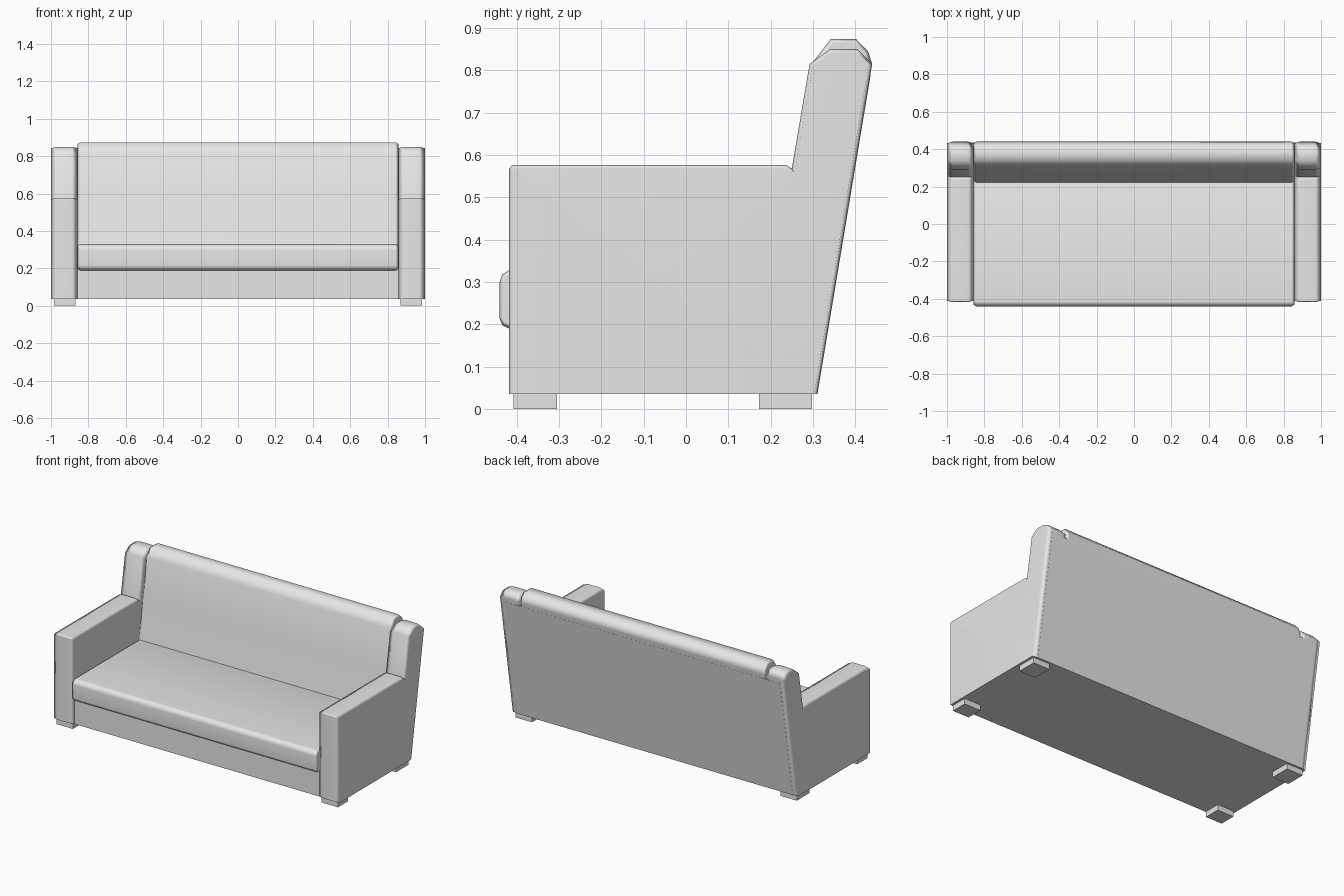
import bpy
import bmesh
from math import radians

cube = bpy.data.objects.get("Cube")
if cube:
    bpy.data.objects.remove(cube, do_unlink=True)

FLOOR = 0.035  # underside of the body

fabric = bpy.data.materials.new("light grey fabric")
fabric.use_nodes = True
GREY = (0.8, 0.8, 0.8, 1)
fabric.diffuse_color = GREY
fabric.node_tree.nodes["Principled BSDF"].inputs["Base Color"].default_value = GREY


def extrude_profile(name, profile, x0, x1, crown=0.0, rim=0.0):
    """Sweep a (y, z) outline along x; each end tapers by crown over the rim."""
    bm = bmesh.new()
    ends = []
    for x in (x0 + rim, x1 - rim):
        ends.append([bm.verts.new((x, y, z)) for y, z in profile])
    caps = [bm.faces.new(ring) for ring in ends]
    count = len(profile)
    for i in range(count):
        j = (i + 1) % count
        bm.faces.new((ends[0][i], ends[0][j], ends[1][j], ends[1][i]))
    bmesh.ops.recalc_face_normals(bm, faces=bm.faces)
    if crown:
        bmesh.ops.inset_individual(bm, faces=caps, thickness=crown, depth=rim,
                                   use_even_offset=True)
        # Keep the underside flat
        low = min(z for _, z in profile)
        for v in bm.verts:
            if low == FLOOR and v.co.z < low + crown * 1.5:
                v.co.z = low
    mesh = bpy.data.meshes.new(name)
    bm.to_mesh(mesh)
    bm.free()
    mesh.materials.append(fabric)
    obj = bpy.data.objects.new(name, mesh)
    bpy.context.collection.objects.link(obj)
    bpy.ops.object.select_all(action="DESELECT")
    obj.select_set(True)
    bpy.context.view_layer.objects.active = obj
    if crown:
        bpy.ops.object.shade_smooth_by_angle(angle=radians(80))
        weighted = obj.modifiers.new("soft normals", "WEIGHTED_NORMAL")
        weighted.keep_sharp = True
    return obj


def box_profile(y0, y1, z0, z1):
    return [(y0, z0), (y0, z1), (y1, z1), (y1, z0)]


# Arm and raked back post share one outline
arm = [(-0.418, FLOOR), (-0.418, 0.568), (-0.41, 0.577), (0.236, 0.577),
       (0.25, 0.568), (0.292, 0.815), (0.34, 0.85), (0.405, 0.85),
       (0.44, 0.815), (0.31, FLOOR)]
for side, sign in (("left", 1), ("right", -1)):
    x0, x1 = sorted((0.857 * sign, sign))
    extrude_profile(side + "_arm", arm, x0, x1, 0.008, 0.03)

    # Block feet
    f0, f1 = sorted((0.87 * sign, 0.985 * sign))
    for place, y0, y1 in (("front", -0.408, -0.305), ("back", 0.173, 0.298)):
        extrude_profile(f"{place}_{side}_foot", box_profile(y0, y1, 0, FLOOR + 0.01), f0, f1)

# Base under the cushion
extrude_profile("base", box_profile(-0.41, 0.3, FLOOR, 0.22), -0.87, 0.87)

# Seat cushion with a rounded front
seat = [(-0.415, 0.188), (-0.434, 0.198), (-0.441, 0.215), (-0.441, 0.298),
        (-0.434, 0.318), (-0.415, 0.33), (0.28, 0.33), (0.28, 0.188)]
extrude_profile("seat_cushion", seat, -0.858, 0.858, 0.01, 0.015)

# Backrest, raked and rounded over the top
back = [(0.165, FLOOR), (0.222, 0.33), (0.265, 0.59), (0.302, 0.822),
        (0.342, 0.874), (0.402, 0.874), (0.43, 0.845), (0.44, 0.815),
        (0.31, FLOOR)]
extrude_profile("backrest", back, -0.858, 0.858, 0.01, 0.015)

# Flush panel closing the rear seams
panel = [(0.27, FLOOR), (0.397, 0.79), (0.4365, 0.79), (0.3107, FLOOR)]
extrude_profile("rear_panel", panel, -0.965, 0.965)
